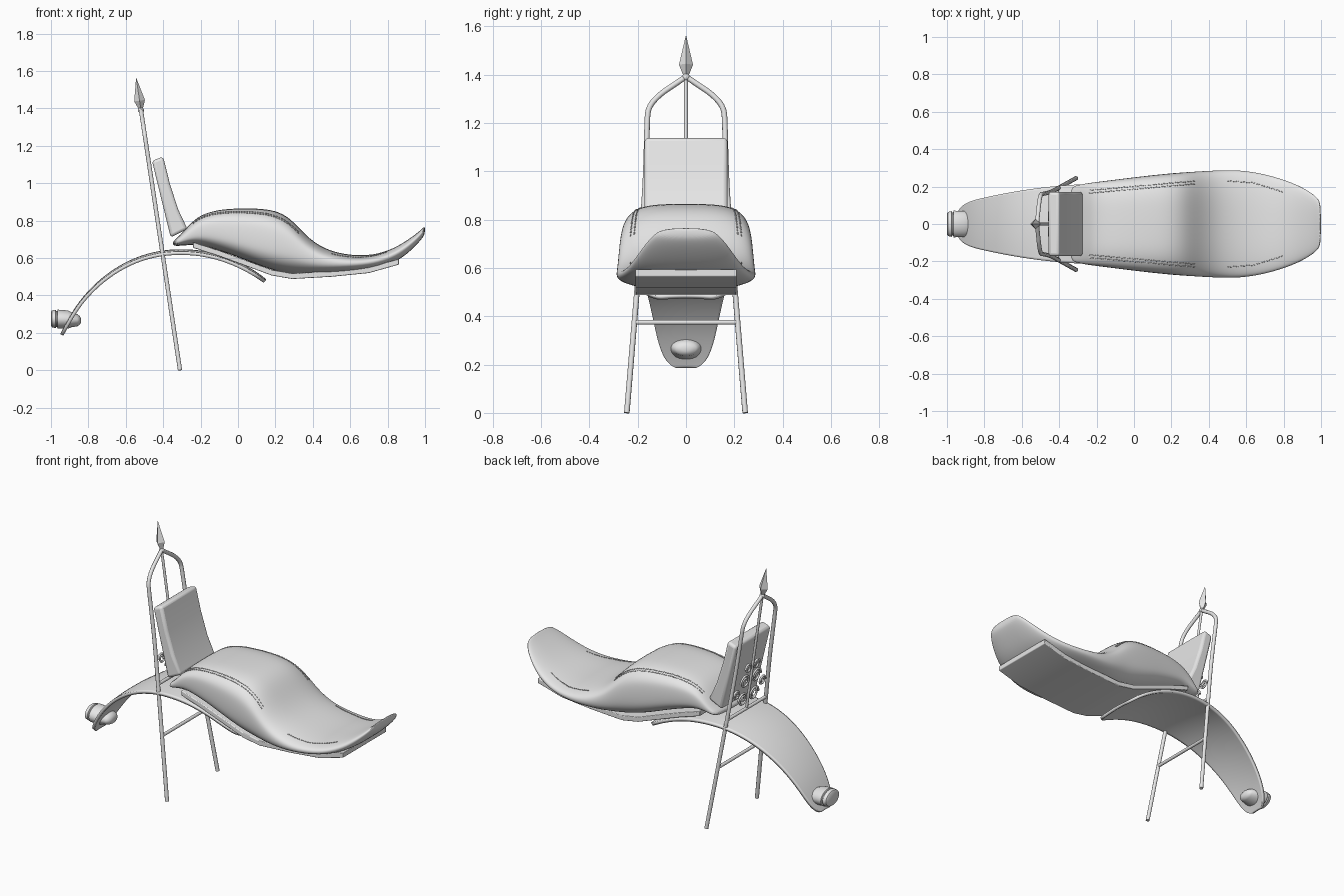
import bpy, bmesh, math
from mathutils import Vector

if "Cube" in bpy.data.objects:
    bpy.data.objects.remove(bpy.data.objects["Cube"])

grey = bpy.data.materials.new("plain_grey")
grey.use_nodes = True
grey.diffuse_color = (0.8, 0.8, 0.8, 1)
grey.node_tree.nodes["Principled BSDF"].inputs["Base Color"].default_value = (0.8, 0.8, 0.8, 1)


def add_object(name, data):
    data.materials.append(grey)
    obj = bpy.data.objects.new(name, data)
    bpy.context.collection.objects.link(obj)
    return obj


def finish(name, bm, angle=None, recalc=True):
    if recalc:
        bmesh.ops.recalc_face_normals(bm, faces=bm.faces)
    mesh = bpy.data.meshes.new(name)
    bm.to_mesh(mesh)
    bm.free()
    mesh.shade_smooth()
    if angle is not None:
        mesh.set_sharp_from_angle(angle=math.radians(angle))
    return add_object(name, mesh)


def loft(name, stations, sides, angle=None):
    """Rounded cross-sections along x: (x, top, bottom, half width, squareness)."""
    bm = bmesh.new()
    rings = []
    for x, top, low, half, n in stations:
        ring = []
        for k in range(sides):
            t = 2 * math.pi * k / sides
            c, s = math.cos(t), math.sin(t)
            y = half * math.copysign(abs(c) ** (2 / n), c)
            z = (top + low) / 2 + (top - low) / 2 * math.copysign(abs(s) ** (2 / n), s)
            ring.append(bm.verts.new((x, y, z)))
        rings.append(ring)
    for a, b in zip(rings, rings[1:]):
        for k in range(sides):
            m = (k + 1) % sides
            bm.faces.new((a[k], a[m], b[m], b[k]))
    bm.faces.new(rings[0])
    bm.faces.new(rings[-1])
    return finish(name, bm, angle)


def slab(name, profile, half, bevel):
    """Side profile in x, z extruded across y."""
    bm = bmesh.new()
    face = bm.faces.new([bm.verts.new((x, -half, z)) for x, z in profile])
    new = bmesh.ops.extrude_face_region(bm, geom=[face])["geom"]
    bmesh.ops.translate(bm, vec=(0, 2 * half, 0),
                        verts=[v for v in new if isinstance(v, bmesh.types.BMVert)])
    obj = finish(name, bm, 35)
    mod = obj.modifiers.new("soft_edges", "BEVEL")
    mod.width, mod.segments = bevel, 3
    mod.limit_method, mod.angle_limit = "ANGLE", math.radians(40)
    return obj


def tube(name, paths, radius, kind="NURBS", resolution=3):
    curve = bpy.data.curves.new(name, "CURVE")
    curve.dimensions = "3D"
    curve.bevel_depth, curve.bevel_resolution = radius, resolution
    curve.use_fill_caps = True
    for pts in paths:
        spline = curve.splines.new(kind)
        spline.points.add(len(pts) - 1)
        for p, co in zip(spline.points, pts):
            p.co = (*co, 1)
        if kind == "NURBS":
            spline.order_u = 3
            spline.use_endpoint_u = True
            spline.resolution_u = 6
    return add_object(name, curve)


def bar(y, z):
    """Point on the leaning plane of the backrest frame."""
    return Vector((-0.31 - 0.15 * z, y, z))


# Seat cushion: rear hump, dished middle, upswept nose
seat = loft("seat_cushion", [
    (-0.35, 0.69, 0.665, 0.19, 3), (-0.31, 0.72, 0.665, 0.207, 3),
    (-0.26, 0.78, 0.67, 0.217, 3.2), (-0.2, 0.833, 0.67, 0.225, 3.4),
    (-0.1, 0.86, 0.64, 0.238, 3.4), (0, 0.866, 0.605, 0.25, 3.4),
    (0.1, 0.866, 0.565, 0.262, 3.4), (0.2, 0.856, 0.53, 0.272, 3.2),
    (0.28, 0.815, 0.513, 0.278, 3), (0.36, 0.722, 0.507, 0.283, 2.8),
    (0.45, 0.653, 0.508, 0.288, 2.6), (0.57, 0.617, 0.52, 0.29, 2.5),
    (0.7, 0.612, 0.535, 0.268, 2.5), (0.8, 0.637, 0.56, 0.238, 2.5),
    (0.88, 0.678, 0.6, 0.207, 2.5), (0.95, 0.727, 0.665, 0.167, 2.5),
    (0.985, 0.757, 0.705, 0.135, 2.5), (1.0, 0.772, 0.73, 0.105, 2.5)], 32)
sub = seat.modifiers.new("smooth", "SUBSURF")
sub.levels = sub.render_levels = 2

# Seat pan below the cushion
pan_low = [(-0.24, 0.655), (-0.1, 0.61), (0.05, 0.555), (0.18, 0.507), (0.29, 0.488),
           (0.5, 0.5), (0.7, 0.52), (0.86, 0.565)]
slab("seat_pan", pan_low + [(x, z + 0.03) for x, z in reversed(pan_low)], 0.21, 0.004)

# Stitched seams laid on the cushion
bpy.context.view_layer.update()
solid = seat.evaluated_get(bpy.context.evaluated_depsgraph_get())


def seam(start, end, count, side):
    dashes = []
    for k in range(count):
        pts = []
        for f in (k / count, (k + 0.6) / count):
            x, y = Vector(start).lerp(Vector(end), f)
            hit, loc, normal, _ = solid.ray_cast(Vector((x, y * side, 2)), Vector((0, 0, -1)))
            if hit:
                pts.append(loc + normal * 0.001)
        if len(pts) == 2:
            dashes.append(pts)
    return dashes


stitches = []
for side in (-1, 1):
    stitches += seam((-0.24, 0.165), (0.33, 0.215), 40, side)
    stitches += seam((-0.24, 0.18), (0.33, 0.23), 40, side)
    stitches += seam((0.5, 0.23), (0.64, 0.22), 10, side)
    stitches += seam((0.64, 0.22), (0.8, 0.17), 12, side)
tube("seat_stitching", stitches, 0.0025, "POLY", 1)

# Backrest pad
slab("backrest_pad", [(-0.46, 1.12), (-0.4, 1.142), (-0.365, 1.0), (-0.32, 0.86),
                      (-0.27, 0.755), (-0.36, 0.71)], 0.172, 0.016)

# Rear fender: arched strip (x, z, half width)
path = [(-0.95, 0.195, 0.045), (-0.935, 0.225, 0.085), (-0.9, 0.29, 0.112),
        (-0.85, 0.37, 0.13), (-0.77, 0.46, 0.148), (-0.67, 0.541, 0.168),
        (-0.55, 0.606, 0.188), (-0.42, 0.642, 0.203), (-0.3, 0.65, 0.212),
        (-0.18, 0.641, 0.215), (-0.05, 0.605, 0.212), (0.06, 0.552, 0.2),
        (0.12, 0.512, 0.175), (0.15, 0.487, 0.12)]
bm = bmesh.new()
rows = []
for x, z, half in path:
    rows.append([bm.verts.new((x, half * v / 4, z - 0.012 * (half / 0.2) * (v / 4) ** 2))
                 for v in range(-4, 5)])
for a, b in zip(rows, rows[1:]):
    for k in range(8):
        bm.faces.new((a[k], b[k], b[k + 1], a[k + 1]))
fender = finish("rear_fender", bm, recalc=False)
sub = fender.modifiers.new("smooth", "SUBSURF")
sub.levels = sub.render_levels = 2
shell = fender.modifiers.new("thickness", "SOLIDIFY")
shell.thickness, shell.offset = 0.018, -1

# Tail light, oval, passing through the fender
loft("tail_light", [
    (-1.0, 0.312, 0.238, 0.055, 2), (-0.995, 0.32, 0.23, 0.064, 2),
    (-0.975, 0.323, 0.225, 0.069, 2), (-0.972, 0.316, 0.232, 0.062, 2),
    (-0.967, 0.316, 0.232, 0.062, 2), (-0.964, 0.324, 0.222, 0.071, 2),
    (-0.91, 0.32, 0.222, 0.07, 2), (-0.89, 0.31, 0.23, 0.063, 2),
    (-0.86, 0.3, 0.235, 0.055, 2), (-0.847, 0.291, 0.242, 0.042, 2),
    (-0.84, 0.278, 0.255, 0.018, 2)], 32, 40)

# Backrest frame: legs joining in a pointed arch, centre rod and cross bars
half_arch = [(0.245, 0), (0.195, 0.6), (0.17, 0.9), (0.163, 1.1), (0.161, 1.2),
             (0.157, 1.265), (0.11, 1.318), (0.05, 1.358), (0, 1.392)]
tube("frame_legs", [[bar(s * y, z) for y, z in half_arch] for s in (-1, 1)], 0.0115)
tube("centre_rod", [[bar(0, 0.67), bar(0, 1.39)]], 0.008, "POLY")
tube("cross_bars", [[bar(-w, z), bar(w, z)] for w, z in ((0.21, 0.375), (0.188, 0.67))],
     0.01, "POLY")

# Scroll ornaments behind the pad
scrolls = []
for side in (-1, 1):
    for y, z, r in ((0.055, 0.745, 0.044), (0.055, 0.86, 0.044),
                    (0.125, 0.8, 0.03), (0.04, 0.94, 0.03)):
        scroll = []
        for k in range(25):
            t = k / 24
            a = t * 3.2 * math.pi
            size = r * (1 - 0.65 * t)
            scroll.append(bar(side * (y + size * math.cos(a)), z + size * math.sin(a)))
        scrolls.append(scroll)
tube("scroll_ornaments", scrolls, 0.006)

# Spear finial: collar and four-sided point
axis = Vector((-0.15, 0, 1)).normalized()
turn = axis.to_track_quat("Z", "Y").to_matrix().to_4x4()
bm = bmesh.new()
bmesh.ops.create_uvsphere(bm, u_segments=16, v_segments=8, radius=0.016)
collar = finish("finial_collar", bm)
collar.location = bar(0, 1.39)

bm = bmesh.new()
rings = []
for height, r in ((0, 0.009), (0.05, 0.029)):
    rings.append([bm.verts.new((r * math.cos(k * math.pi / 2), r * math.sin(k * math.pi / 2), height))
                  for k in range(4)])
tip = bm.verts.new((0, 0, 0.175))
bm.faces.new(rings[0])
for k in range(4):
    m = (k + 1) % 4
    bm.faces.new((rings[0][k], rings[0][m], rings[1][m], rings[1][k]))
    bm.faces.new((rings[1][k], rings[1][m], tip))
bm.transform(turn)
spear = finish("spear_point", bm, 20)
spear.location = bar(0, 1.392)
